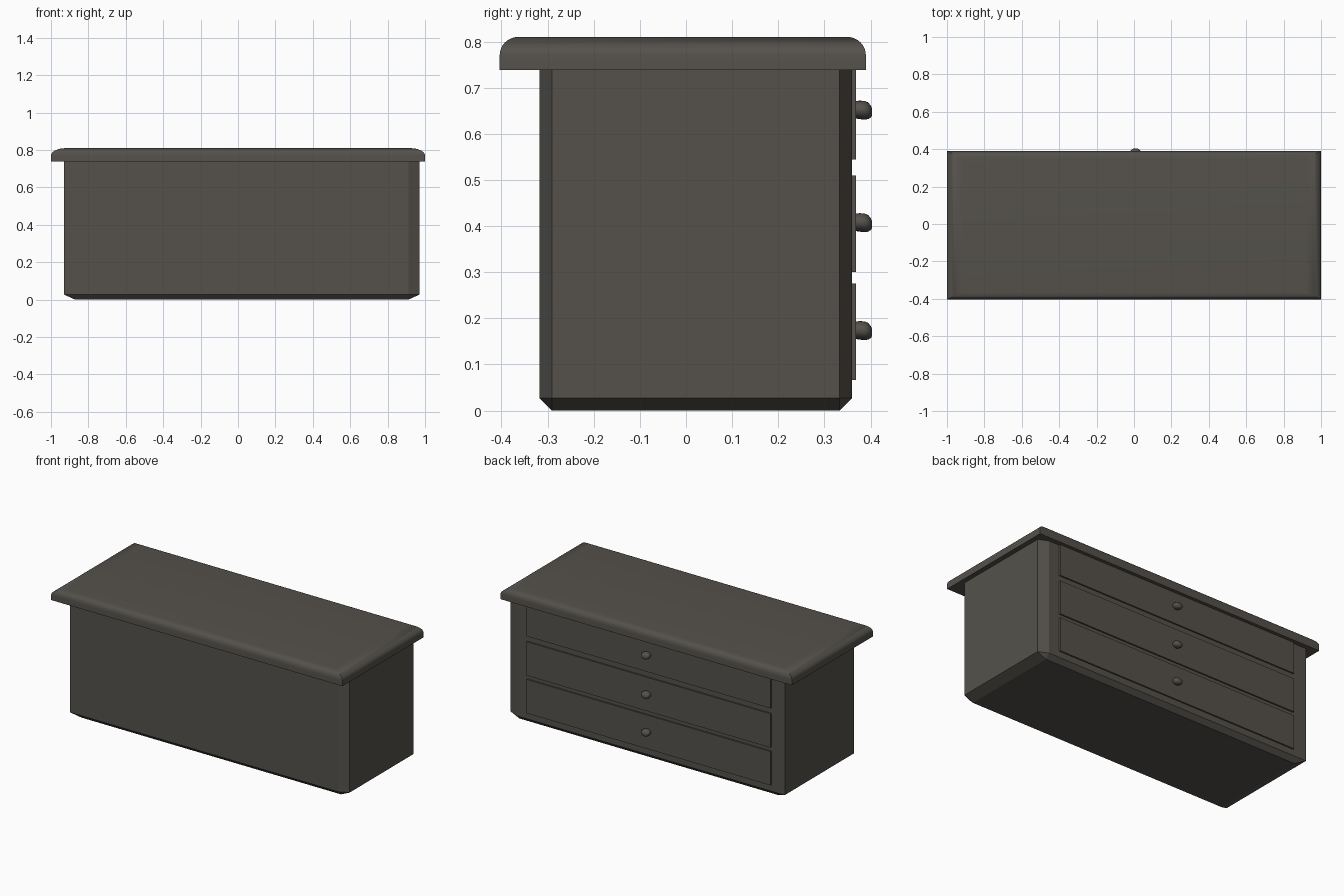
import bpy, bmesh, math
from mathutils import Vector, Matrix

if "Cube" in bpy.data.objects:
    bpy.data.objects.remove(bpy.data.objects["Cube"])

wood = bpy.data.materials.new("dark_wood")
wood.diffuse_color = (0.09, 0.083, 0.071, 1)
wood.use_nodes = True
wood.node_tree.nodes["Principled BSDF"].inputs["Base Color"].default_value = wood.diffuse_color


def finish(bm, name, smooth=False):
    bmesh.ops.recalc_face_normals(bm, faces=bm.faces)
    me = bpy.data.meshes.new(name)
    bm.to_mesh(me)
    bm.free()
    me.materials.append(wood)
    ob = bpy.data.objects.new(name, me)
    bpy.context.collection.objects.link(ob)
    if smooth:
        bpy.ops.object.select_all(action='DESELECT')
        ob.select_set(True)
        bpy.context.view_layer.objects.active = ob
        bpy.ops.object.shade_smooth_by_angle(angle=math.radians(35))
    return ob


def box(name, lo, hi, rule=None, offset=0, segments=1, stretch=1, smooth=False):
    """Box whose chosen edges are bevelled; the bevel is stretched along x."""
    lo, hi = Vector(lo), Vector(hi)
    size, mid = hi - lo, (lo + hi) / 2
    bm = bmesh.new()
    bmesh.ops.create_cube(bm, size=1)
    bmesh.ops.scale(bm, vec=(size.x / stretch, size.y, size.z), verts=bm.verts)
    if rule:
        edges = [e for e in bm.edges if rule(*[v.co for v in e.verts])]
        bmesh.ops.bevel(bm, geom=edges, offset=offset, segments=segments,
                        profile=0.5, affect='EDGES')
    bmesh.ops.scale(bm, vec=(stretch, 1, 1), verts=bm.verts)
    bmesh.ops.translate(bm, vec=mid, verts=bm.verts)
    return finish(bm, name, smooth)


# Cabinet body: chamfered around the bottom and at the two +x corners
box("cabinet_body", (-0.93, -0.318, 0), (0.97, 0.36, 0.745),
    lambda a, b: (a.z < 0 and b.z < 0) or
    (a.x > 0 and b.x > 0 and abs(a.z - b.z) > 0.1),
    offset=0.027, stretch=2.2)

# Overhanging top with rounded upper edges
box("cabinet_top", (-1, -0.404, 0.738), (1, 0.39, 0.81),
    lambda a, b: a.z > 0 and b.z > 0,
    offset=0.04, segments=8, stretch=2.0, smooth=True)


# Knob: rings growing out along +y, drooping slightly
def knob(name, x, z):
    bm = bmesh.new()
    n, rings = 24, []
    for y, r, dz in ((0.362, 0.85, 0.001), (0.376, 0.95, 0.001),
                     (0.387, 0.97, 0), (0.395, 0.86, -0.001),
                     (0.401, 0.6, -0.003), (0.4035, 0.3, -0.004)):
        rings.append([bm.verts.new((x + 0.029 * r * math.cos(2 * math.pi * i / n), y,
                                    z + dz + 0.021 * r * math.sin(2 * math.pi * i / n)))
                      for i in range(n)])
    for a, b in zip(rings, rings[1:]):
        for i in range(n):
            j = (i + 1) % n
            bm.faces.new((a[i], a[j], b[j], b[i]))
    bm.faces.new(rings[0])
    bm.faces.new(rings[-1])
    finish(bm, name, smooth=True)


# Three drawer fronts with knobs on the +y side
for i, z in enumerate((0.066, 0.3, 0.544)):
    box(f"drawer_front_{i + 1}", (-0.838, 0.35, z), (0.838, 0.369, z + 0.21))
    knob(f"drawer_knob_{i + 1}", 0.008, z + 0.107)
